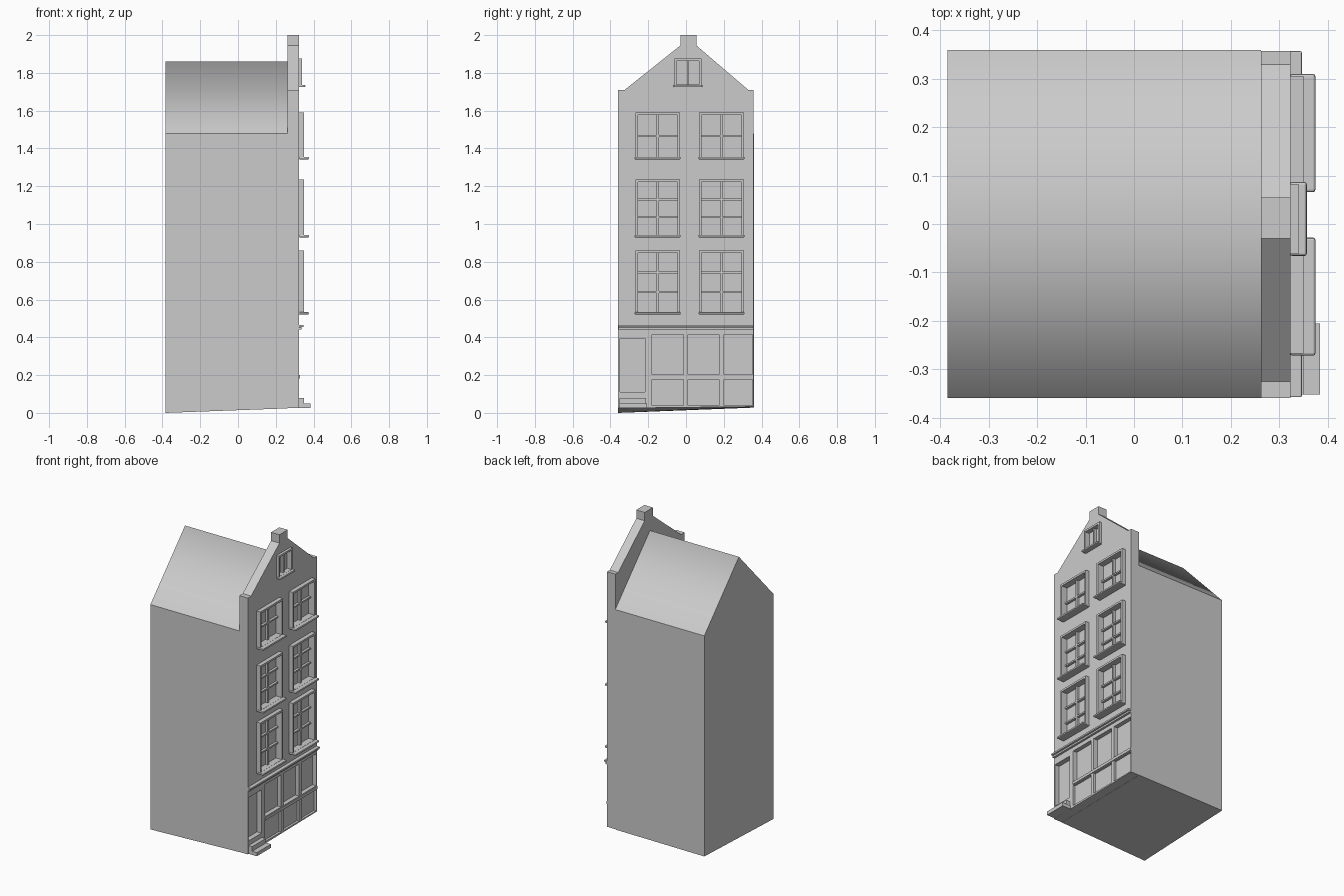
import bpy, bmesh

if "Cube" in bpy.data.objects:
    bpy.data.objects.remove(bpy.data.objects["Cube"])

FRONT = 0.323    # street-side face of the facade
BACK = 0.262     # rear face of the facade


def make(name, verts, faces):
    me = bpy.data.meshes.new(name)
    me.from_pydata(verts, [], faces)
    bm = bmesh.new()
    bm.from_mesh(me)
    bmesh.ops.recalc_face_normals(bm, faces=bm.faces)
    bm.to_mesh(me)
    bm.free()
    ob = bpy.data.objects.new(name, me)
    bpy.context.collection.objects.link(ob)
    return ob


def boxes(name, items, bevel=0):
    """One object from boxes given as (x0, x1, y0, y1, z0, z1)."""
    v, f = [], []
    for x0, x1, y0, y1, z0, z1 in items:
        n = len(v)
        v += [(x, y, z) for x in (x0, x1) for y in (y0, y1) for z in (z0, z1)]
        f += [[n + i for i in q] for q in ((0, 1, 3, 2), (4, 6, 7, 5), (0, 4, 5, 1),
                                          (2, 3, 7, 6), (0, 2, 6, 4), (1, 5, 7, 3))]
    ob = make(name, v, f)
    if bevel:
        m = ob.modifiers.new("soft_edges", 'BEVEL')
        m.width, m.segments = bevel, 2
    return ob


def prism(name, x0, x1, back, front):
    """Loft between two matching y-z outlines at x0 and x1."""
    n = len(back)
    v = [(x0, y, z) for y, z in back] + [(x1, y, z) for y, z in front]
    f = [list(range(n)), list(range(n, 2 * n))]
    f += [[i, (i + 1) % n, n + (i + 1) % n, n + i] for i in range(n)]
    return make(name, v, f)


# Main house with pitched roof and gently sloping underside
roof = [(0.36, 1.478), (0, 1.86), (-0.36, 1.478)]
house = prism("house_body", -0.385, BACK,
              [(-0.36, 0.0), (0.36, 0.028)] + roof, [(-0.36, 0.024), (0.36, 0.032)] + roof)
for p in house.data.polygons:
    p.use_smooth = p.normal.z > 0.3

# Facade with shoulders, gable slopes and pinnacle
outline = [(-0.36, 0.025), (0.358, 0.033), (0.358, 1.71), (0.33, 1.71), (0.055, 1.945),
           (0.055, 2.0), (-0.03, 2.0), (-0.03, 1.945), (-0.325, 1.71), (-0.36, 1.71)]
facade = prism("facade", BACK, FRONT, outline, outline)

# Windows: (y0, y1, z0, z1, columns, rows, frame front, sill front)
windows = [(y0, y1, z0, z1, 2, rows, 0.35, 0.375)
           for y0, y1 in ((-0.268, -0.032), (0.07, 0.306))
           for z0, z1, rows in ((0.522, 0.86, 3), (0.93, 1.235, 3), (1.343, 1.59, 2))]
windows.append((-0.062, 0.083, 1.725, 1.876, 2, 1, 0.34, 0.357))

cuts, frames, sills, bars = [], [], [], []
W = 0.013
GLASS = 0.308
for y0, y1, z0, z1, cols, rows, fx, sx in windows:
    a, b, c, d = y0 + W, y1 - W, z0 + W, z1 - W
    cuts.append((GLASS, 0.4, a, b, c, d))
    frames += [(0.32, fx, y0, a, z0, z1), (0.32, fx, b, y1, z0, z1),
               (0.32, fx, a, b, d, z1), (0.32, fx, a, b, z0, c)]
    sills.append((0.322, sx, y0 - 0.004, y1 + 0.004, z0 - 0.001, z0 + 0.012))
    for i in range(1, cols):
        y = a + (b - a) * i / cols
        bars.append((GLASS - 0.002, 0.325, y - 0.006, y + 0.006, c, d))
    for i in range(1, rows):
        z = c + (d - c) * i / rows
        bars.append((GLASS - 0.002, 0.324, a, b, z - 0.005, z + 0.005))
boxes("window_frames", frames)
boxes("window_sills", sills, 0.005)
boxes("window_bars", bars)

# Shop front panes, lower panels and door recess
for y0, y1 in ((-0.18, -0.013), (0.01, 0.174), (0.2, 0.352)):
    cuts.append((0.295, 0.4, y0, y1, 0.204, 0.415))
    cuts.append((0.308, 0.4, y0, y1, 0.04, 0.178))
cuts.append((0.29, 0.4, -0.35, -0.217, 0.11, 0.395))
cutter = boxes("opening_cutter", cuts)
cutter.hide_render = True
cutter.hide_viewport = True
m = facade.modifiers.new("openings", 'BOOLEAN')
m.operation, m.object, m.solver = 'DIFFERENCE', cutter, 'EXACT'

# Shop sill, cornice bands and entrance steps
boxes("shop_sill", [(0.29, 0.328, -0.182, 0.357, 0.182, 0.2)])
boxes("cornice", [(0.32, 0.337, -0.358, 0.357, 0.441, 0.454),
                  (0.32, 0.347, -0.358, 0.357, 0.454, 0.466)], 0.003)
boxes("entrance_steps", [(0.31, 0.384, -0.352, -0.206, 0.026, 0.05),
                         (0.31, 0.35, -0.352, -0.212, 0.05, 0.08)])
